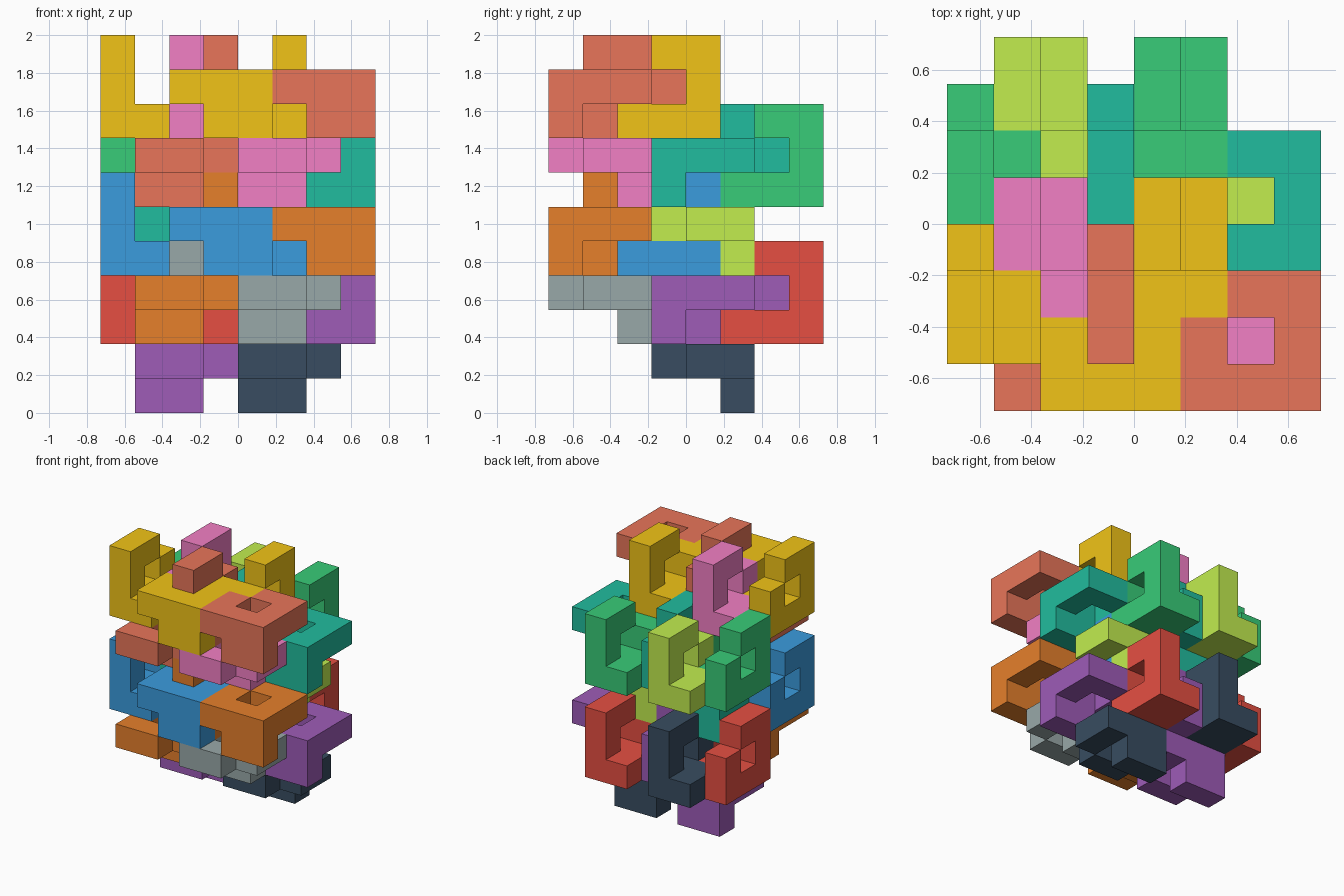
import bpy, bmesh
from mathutils import Color, Matrix, Vector

cube = bpy.data.objects.get("Cube")
if cube:
    bpy.data.objects.remove(cube, do_unlink=True)

CELL = 2 / 11
ORIGIN = Vector((-4, -4, 0))
X, Y, Z = (Vector(row) for row in Matrix.Identity(3))
SIDES = [(X, Y, Z), (Y, Z, X), (Z, X, Y)]

# Two in-plane axes for each way a hook can lie
POSES = {
    "flat_front": (-X, Y),
    "flat_back": (X, -Y),
    "upright_right": (Y, Z),
    "upright_left": (-Y, Z),
}

# Hooks of one cluster: colour slot, pose, centre cell
CLUSTER = [
    ("a", "upright_right", (0, 2, 9)),
    ("a", "upright_left", (5, 3, 9)),
    ("a", "flat_front", (3, 1, 9)),
    ("b", "flat_front", (6, 1, 9)),
    ("b", "upright_right", (3, 2, 9)),
    ("b", "flat_back", (2, 1, 7)),
    ("c", "flat_back", (5, 1, 7)),
    ("c", "upright_left", (2, 3, 9)),
]

COLOURS = {
    "yellow": (.945, .769, .09), "coral": (.91, .46, .35), "pink": (.95, .50, .77),
    "green": (.22, .80, .47), "teal": (.13, .74, .62), "lime": (.76, .93, .31),
    "blue": (.23, .61, .87), "orange": (.90, .50, .17), "grey": (.60, .66, .66),
    "red": (.90, .31, .26), "purple": (.62, .36, .72), "navy": (.22, .30, .38),
}

# Each copy of the cluster: name, shift in cells, colours of the slots
COPIES = [
    ("upper_front", (0, 0, 0), ("yellow", "coral", "pink")),
    ("upper_back", (0, 3, -2), ("green", "teal", "lime")),
    ("lower_front", (0, 0, -4), ("blue", "orange", "grey")),
    ("lower_back", (0, 3, -6), ("red", "purple", "navy")),
]


def make_material(name, rgb):
    colour = (*Color(rgb).from_srgb_to_scene_linear(), 1)
    mat = bpy.data.materials.new(name)
    mat.use_nodes = True
    mat.diffuse_color = colour
    for node in mat.node_tree.nodes:
        if node.type == "BSDF_PRINCIPLED":
            node.inputs["Base Color"].default_value = colour
    return mat


def key(v):
    return tuple(round(c) for c in v)


def hook_cells(centre, a, b):
    """Square ring open at one corner, with a two-cell foot on one side."""
    ring = [a * i + b * j for i in (-1, 0, 1) for j in (-1, 0, 1)
            if (i, j) not in ((0, 0), (1, 1))]
    foot = [a.cross(b) - b, a.cross(b) - b - a]
    return {key(centre + offset) for offset in ring + foot}


def make_hook(name, cells, mat):
    bm = bmesh.new()
    # Only the outer skin of the joined cells
    for cell in cells:
        middle = Vector(cell) + (X + Y + Z) / 2
        for n, u, v in SIDES:
            for s in (-1, 1):
                if key(Vector(cell) + n * s) in cells:
                    continue
                corners = [(-1, -s), (1, -s), (1, s), (-1, s)]
                bm.faces.new([
                    bm.verts.new((middle + (n * s + u * p + v * q) / 2 + ORIGIN) * CELL)
                    for p, q in corners])
    bmesh.ops.remove_doubles(bm, verts=bm.verts, dist=CELL / 100)
    # Outward winding
    for face in bm.faces:
        face.normal_update()
    mesh = bpy.data.meshes.new(name)
    bm.to_mesh(mesh)
    bm.free()
    mesh.materials.append(mat)
    bpy.context.collection.objects.link(bpy.data.objects.new(name, mesh))


materials = {name: make_material(name, rgb) for name, rgb in COLOURS.items()}

for place, shift, palette in COPIES:
    slots = dict(zip("abc", palette))
    for slot, pose, centre in CLUSTER:
        colour = slots[slot]
        cells = hook_cells(Vector(centre) + Vector(shift), *POSES[pose])
        make_hook(f"{place}_{colour}_{pose}_hook", cells, materials[colour])
